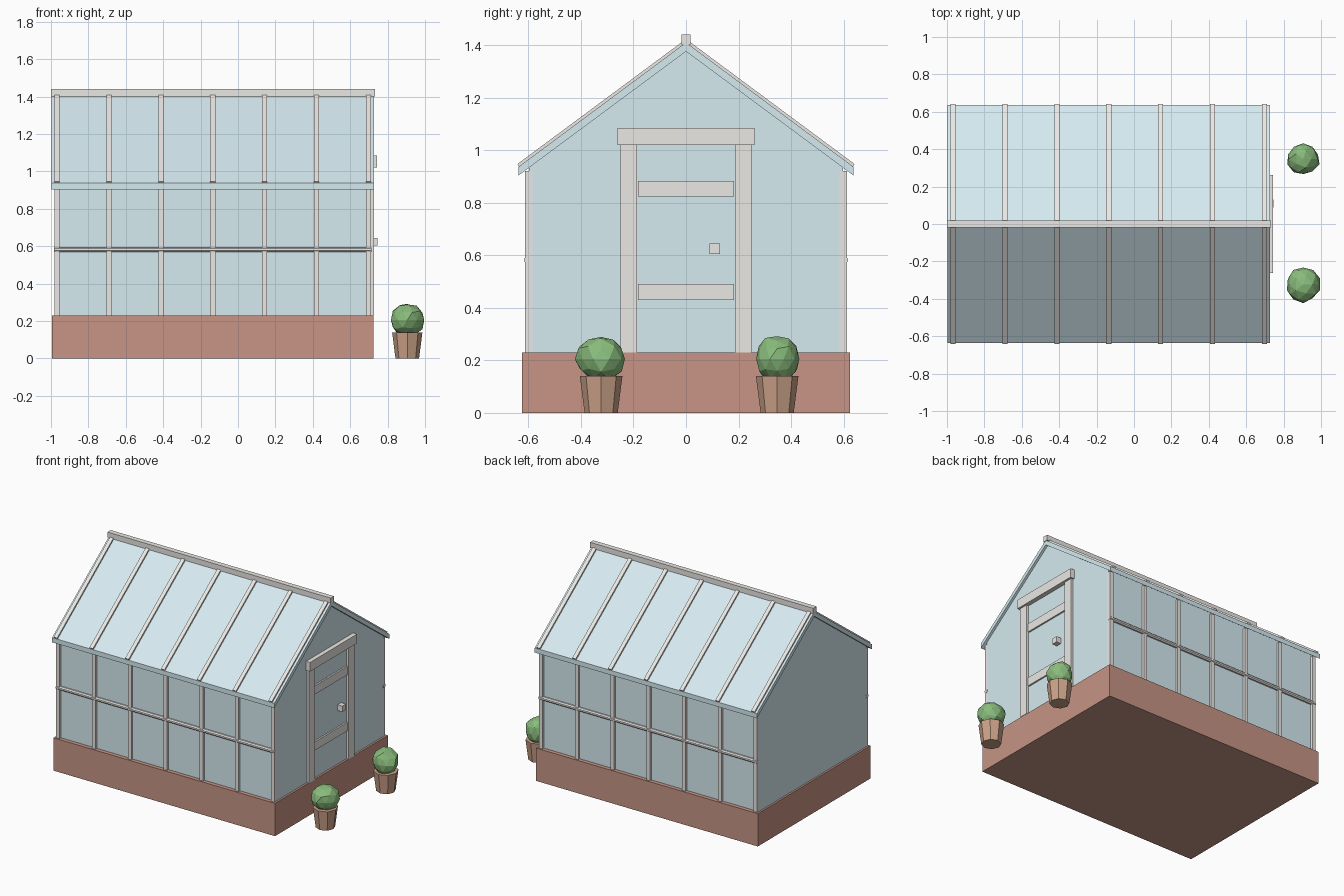
import bpy, bmesh, math, random
from mathutils import Vector, Matrix

if "Cube" in bpy.data.objects:
    bpy.data.objects.remove(bpy.data.objects["Cube"])


def material(name, rgb):
    m = bpy.data.materials.new(name)
    m.diffuse_color = (*rgb, 1)
    m.use_nodes = True
    m.node_tree.nodes["Principled BSDF"].inputs["Base Color"].default_value = m.diffuse_color
    return m


GLASS = material("pale_glass", (0.67, 0.83, 0.88))
BRICK = material("brick_red", (0.57, 0.30, 0.235))
FRAME = material("off_white", (0.83, 0.81, 0.78))
CLAY = material("terracotta", (0.60, 0.36, 0.25))
LEAF = material("leaf_green", (0.25, 0.50, 0.20))


def finish(name, bm, mat):
    bmesh.ops.recalc_face_normals(bm, faces=bm.faces)
    me = bpy.data.meshes.new(name)
    bm.to_mesh(me)
    bm.free()
    ob = bpy.data.objects.new(name, me)
    me.materials.append(mat)
    bpy.context.collection.objects.link(ob)
    return ob


def box(name, x, y, z, mat):
    bm = bmesh.new()
    bmesh.ops.create_cube(bm, size=1)
    for v in bm.verts:
        v.co = [a + (b - a) * (c + 0.5) for (a, b), c in zip((x, y, z), v.co)]
    return finish(name, bm, mat)


def prism(name, profile, x0, x1, mat):
    """Extrude a (y, z) profile along x."""
    bm = bmesh.new()
    f = bm.faces.new([bm.verts.new((x0, y, z)) for y, z in profile])
    ext = bmesh.ops.extrude_face_region(bm, geom=[f])["geom"]
    bmesh.ops.translate(bm, vec=(x1 - x0, 0, 0),
                        verts=[g for g in ext if isinstance(g, bmesh.types.BMVert)])
    return finish(name, bm, mat)


# Brick base and glazed body
box("brick_base", (-0.995, 0.725), (-0.625, 0.625), (0, 0.23), BRICK)
prism("glass_body", [(-0.597, 0.22), (0.597, 0.22), (0.597, 0.94), (0, 1.385), (-0.597, 0.94)],
      -0.982, 0.711, GLASS)

# Pitched roof panels and ridge
prism("glass_roof", [(-0.637, 0.904), (0, 1.376), (0.637, 0.904), (0.637, 0.937), (0, 1.41), (-0.637, 0.937)],
      -0.997, 0.728, GLASS)
box("ridge_beam", (-1.0, 0.732), (-0.018, 0.018), (1.402, 1.44), FRAME)

# Glazing bars on both long sides
for side, s in (("front", -1), ("back", 1)):
    for i in range(7):
        x = -0.968 + i * 0.2777
        y = sorted((s * 0.585, s * 0.613))
        box(f"{side}_post_{i}", (x - 0.0135, x + 0.0135), y, (0.23, 0.92), FRAME)
        prism(f"{side}_rafter_{i}",
              [(s * 0.642, 0.947), (s * 0.630, 0.931), (0, 1.398), (0, 1.423)],
              x - 0.0135, x + 0.0135, FRAME)
    ring = [(s * 0.604 + 0.0135 * math.cos(a), 0.582 + 0.0135 * math.sin(a))
            for a in (math.pi * (k + 0.5) / 4 for k in range(8))]
    prism(f"{side}_mid_rail", ring, -0.984, 0.714, FRAME)

# Door on the right gable
for side, s in (("left", -1), ("right", 1)):
    box(f"door_jamb_{side}", (0.70, 0.728), sorted((s * 0.187, s * 0.25)), (0.23, 1.03), FRAME)
box("door_lintel", (0.70, 0.742), (-0.261, 0.261), (1.02, 1.084), FRAME)
for name, z in (("lower", 0.43), ("upper", 0.823)):
    box(f"door_rail_{name}", (0.70, 0.722), (-0.182, 0.182), (z, z + 0.06), FRAME)
box("door_handle", (0.705, 0.747), (0.089, 0.13), (0.605, 0.645), FRAME)

# Potted shrubs either side of the door
random.seed(4)
for side, y, size in (("left", -0.323, (0.094, 0.099, 0.09)), ("right", 0.347, (0.09, 0.088, 0.092))):
    bm = bmesh.new()
    bmesh.ops.create_cone(bm, cap_ends=True, segments=8, radius1=0.063, radius2=0.081, depth=0.14,
                          matrix=Matrix.Translation((0.905, y, 0.07)))
    finish(f"pot_{side}", bm, CLAY)
    bm = bmesh.new()
    bmesh.ops.create_icosphere(bm, subdivisions=2, radius=1)
    for v in bm.verts:
        v.co *= random.uniform(0.9, 1.03)
        v.co = Vector(size) * v.co + Vector((0.905, y, 0.205))
    finish(f"shrub_{side}", bm, LEAF)
